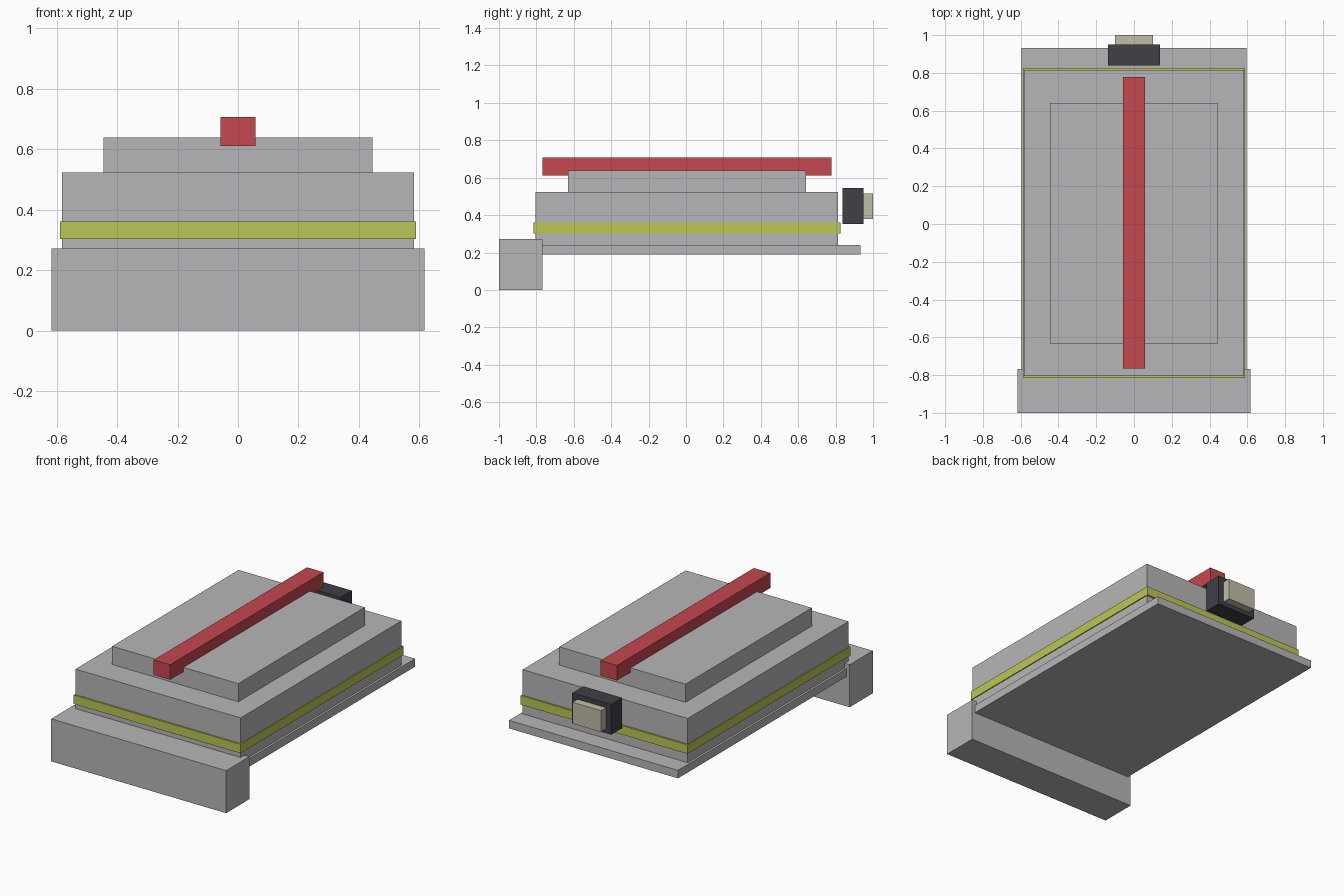
import bpy
import bmesh

cube = bpy.data.objects.get("Cube")
if cube:
    bpy.data.objects.remove(cube, do_unlink=True)


def material(name, rgb):
    mat = bpy.data.materials.new(name)
    mat.use_nodes = True
    colour = (*rgb, 1.0)
    mat.diffuse_color = colour
    mat.node_tree.nodes["Principled BSDF"].inputs["Base Color"].default_value = colour
    return mat


def box(name, mat, half_width, y, z):
    """Block centred on x = 0, spanning the given y and z ranges."""
    bm = bmesh.new()
    bmesh.ops.create_cube(bm, size=1.0)
    for v in bm.verts:
        v.co = (half_width if v.co.x > 0 else -half_width,
                y[v.co.y > 0], z[v.co.z > 0])
    mesh = bpy.data.meshes.new(name)
    bm.to_mesh(mesh)
    bm.free()
    mesh.materials.append(mat)
    obj = bpy.data.objects.new(name, mesh)
    bpy.context.collection.objects.link(obj)
    return obj


grey = material("light grey", (0.47, 0.47, 0.48))
red = material("muted red", (0.55, 0.065, 0.08))
yellow = material("yellow green", (0.51, 0.56, 0.09))
dark = material("dark slate", (0.05, 0.05, 0.065))
beige = material("beige", (0.54, 0.51, 0.39))

# Stepped grey body
box("front_block", grey, 0.617, (-1.0, -0.767), (0.0, 0.271))
box("base_plate", grey, 0.596, (-0.767, 0.932), (0.19, 0.241))
box("main_body", grey, 0.582, (-0.805, 0.814), (0.241, 0.523))
box("top_plate", grey, 0.445, (-0.632, 0.641), (0.523, 0.639))

# Coloured band and ridge
box("waist_band", yellow, 0.588, (-0.815, 0.825), (0.303, 0.36))
box("top_ridge", red, 0.058, (-0.766, 0.778), (0.611, 0.707))

# Rear fitting
box("rear_housing", dark, 0.137, (0.838, 0.95), (0.352, 0.545))
box("rear_cap", beige, 0.1, (0.95, 1.0), (0.379, 0.515))
